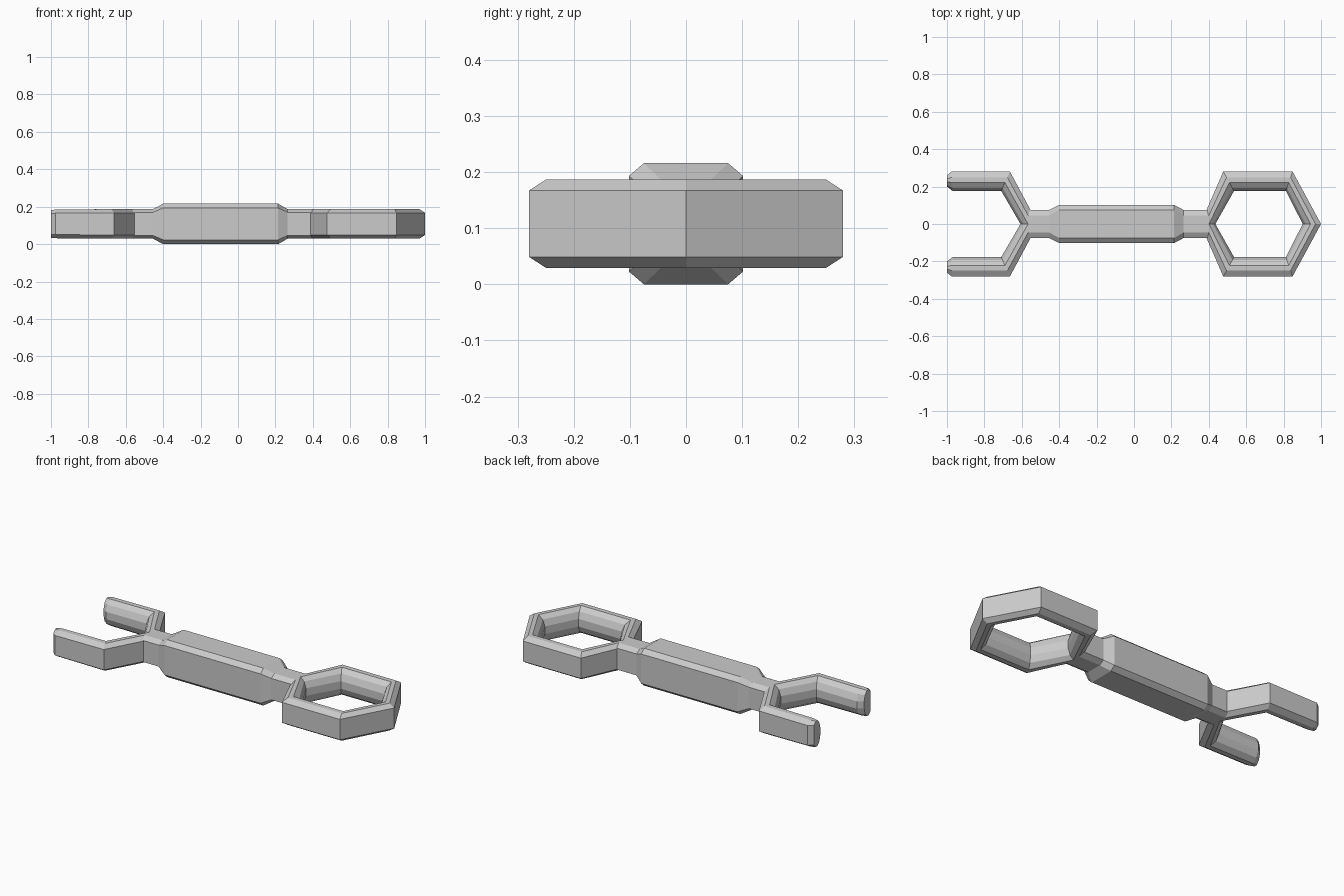
import bpy, bmesh

if "Cube" in bpy.data.objects:
    bpy.data.objects.remove(bpy.data.objects["Cube"])

MID = 0.108  # height of the horizontal symmetry plane


def loft(name, rows, closed=False):
    """Skin a list of equal-length cross-section loops."""
    bm = bmesh.new()
    loops = [[bm.verts.new(p) for p in row] for row in rows]
    n, m = len(loops), len(loops[0])
    for i in range(n if closed else n - 1):
        a, b = loops[i], loops[(i + 1) % n]
        for j in range(m):
            k = (j + 1) % m
            bm.faces.new((a[j], a[k], b[k], b[j]))
    if not closed:
        bm.faces.new(loops[0])
        bm.faces.new(loops[-1])
    bmesh.ops.recalc_face_normals(bm, faces=bm.faces)
    mesh = bpy.data.meshes.new(name)
    bm.to_mesh(mesh)
    bm.free()
    ob = bpy.data.objects.new(name, mesh)
    bpy.context.collection.objects.link(ob)
    return ob


# Jaw cross-section: (fraction from outer to inner edge, height above the middle)
upper = [(0, .059), (.3, .079), (.57, .079), (.85, .058), (1, .022)]
section = upper + [(t, -h) for t, h in reversed(upper)]


def jaw_row(outer, inner, zs=1.0):
    return [(outer[0] + (inner[0] - outer[0]) * t,
             outer[1] + (inner[1] - outer[1]) * t,
             MID + h * zs) for t, h in section]


# Closed hexagonal ring
outer = [(1, 0), (.848, .28), (.477, .28), (.355, 0), (.477, -.28), (.848, -.28)]
inner = [(.902, 0), (.812, .177), (.535, .177), (.435, 0), (.535, -.177), (.812, -.177)]
loft("ring_jaw", [jaw_row(o, i) for o, i in zip(outer, inner)], closed=True)

# Open fork: half of the path, mirrored across y = 0
half = [((-1, .26), (-1, .2), .94),
        ((-.975, .28), (-.97, .177), .97),
        ((-.663, .28), (-.71, .177), 1)]
path = half + [((-.513, 0), (-.607, 0), 1)]
path += [((o[0], -o[1]), (i[0], -i[1]), s) for o, i, s in reversed(half)]
loft("open_jaw", [jaw_row(*p) for p in path])


# Handle with thinner necks at both ends
def bar_row(x, flat, half_y, half_z, side_z):
    q = [(half_y, side_z), (flat, half_z), (-flat, half_z), (-half_y, side_z)]
    return [(x, y, MID + z) for y, z in q + [(-y, -z) for y, z in q]]


neck = (.045, .075, .079, .062)
grip = (.075, .102, .108, .085)
loft("handle", [bar_row(-.565, *neck), bar_row(-.455, *neck),
                bar_row(-.4, *grip), bar_row(.215, *grip),
                bar_row(.265, *neck), bar_row(.4, *neck)])
